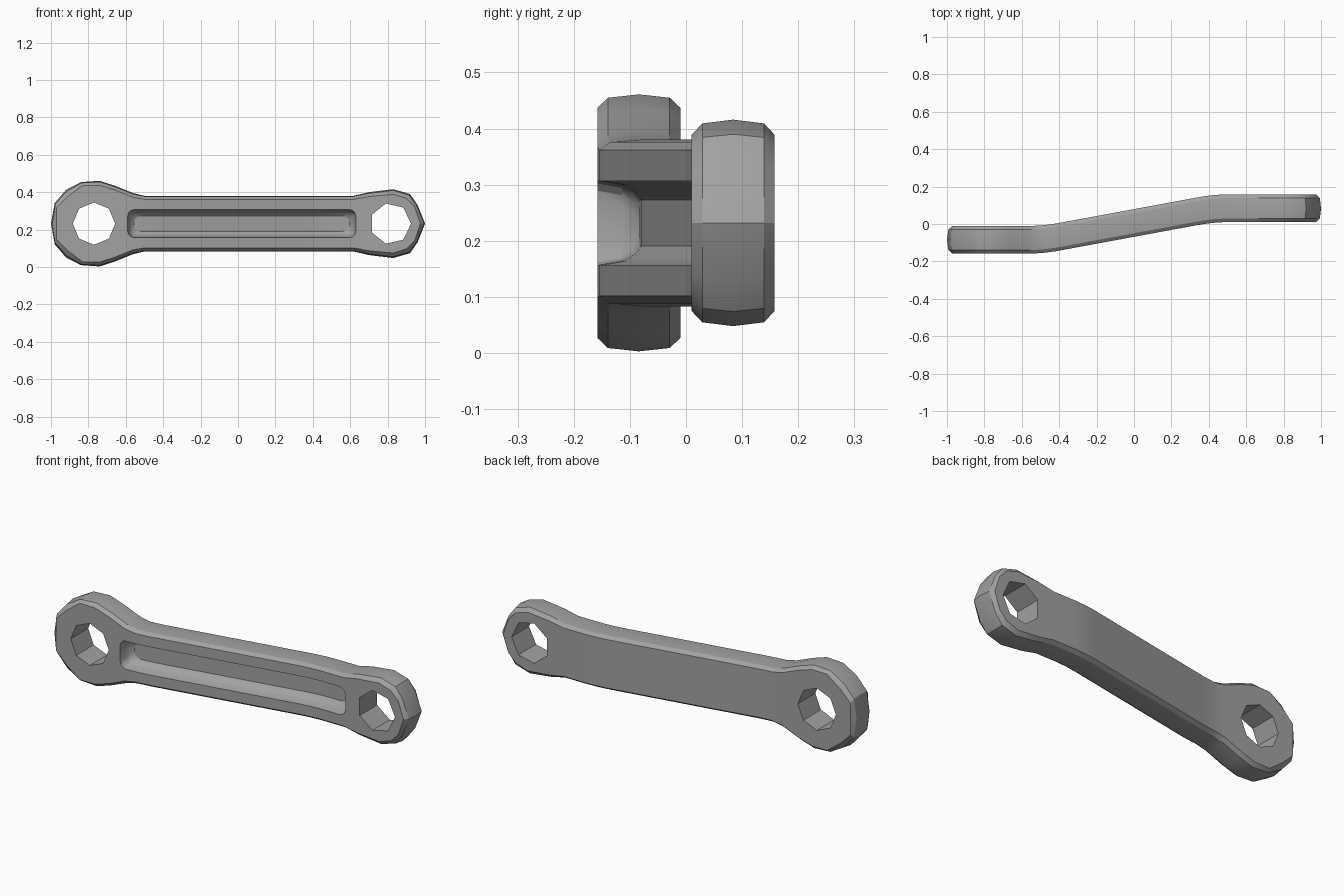
import bpy, bmesh
from math import sin, cos, pi, radians

if "Cube" in bpy.data.objects:
    bpy.data.objects.remove(bpy.data.objects["Cube"], do_unlink=True)

ZC = 0.232      # height of the long axis
HALF = 0.074    # half thickness

grey = bpy.data.materials.new("grey metal")
grey.use_nodes = True
grey.diffuse_color = (0.36, 0.36, 0.36, 1)
grey.node_tree.nodes["Principled BSDF"].inputs["Base Color"].default_value = grey.diffuse_color


def loft(name, loops):
    """Closed solid through loops of (x, y, z) points."""
    bm = bmesh.new()
    rings = [[bm.verts.new(p) for p in loop] for loop in loops]
    n = len(rings[0])
    for a, b in zip(rings, rings[1:]):
        for i in range(n):
            j = (i + 1) % n
            bm.faces.new((a[i], a[j], b[j], b[i]))
    bm.faces.new(rings[0])
    bm.faces.new(rings[-1])
    bmesh.ops.recalc_face_normals(bm, faces=bm.faces)
    mesh = bpy.data.meshes.new(name)
    bm.to_mesh(mesh)
    bm.free()
    ob = bpy.data.objects.new(name, mesh)
    bpy.context.collection.objects.link(ob)
    mesh.materials.append(grey)
    return ob


def mirrored(half):
    """Mirror an upper half outline, sharing its two end points."""
    return half + [(x, -z) for x, z in half[-2:0:-1]]


# Upper half outlines: widest at mid thickness, smaller on the flat faces
mid = mirrored([(-1, 0), (-.98, .11), (-.92, .18), (-.84, .222), (-.74, .229),
                (-.66, .203), (-.56, .163), (-.5, .149), (.62, .149), (.7, .168),
                (.83, .184), (.92, .158), (.96, .1), (1, 0)])
face = mirrored([(-.97, 0), (-.97, .085), (-.91, .145), (-.83, .205), (-.74, .205),
                 (-.66, .18), (-.56, .14), (-.5, .13), (.62, .13), (.7, .145),
                 (.83, .157), (.9, .135), (.945, .09), (.975, 0)])


def layer(y, f):
    return [(a + (c - a) * f, y, ZC + b + (d - b) * f) for (a, b), (c, d) in zip(mid, face)]


arm = loft("crank_arm", [layer(-HALF, 1), layer(-.055, .25), layer(0, 0),
                         layer(.055, .25), layer(HALF, 1)])


def bore(name, x, radius, sides, turn):
    ring = [(x + radius * cos(turn + 2 * pi * i / sides),
             ZC + radius * sin(turn + 2 * pi * i / sides)) for i in range(sides)]
    return loft(name, [[(a, y, b) for a, b in ring] for y in (-.2, .2)])


def slot_loop(y, inset):
    """Rounded rectangle loop of the front recess."""
    r, pts = .035, []
    for k, (sx, sz) in enumerate([(1, 1), (-1, 1), (-1, -1), (1, -1)]):
        for step in range(4):
            a = (k + step / 3) * pi / 2
            pts.append((.02 + sx * (.61 - r - inset) + r * cos(a), y,
                        ZC + sz * (.075 - r - inset) + r * sin(a)))
    return pts


# Bores and front recess
cutters = [bore("large_bore_cutter", -.77, .113, 8, 0),
           bore("small_bore_cutter", .815, .11, 7, 0),
           loft("recess_cutter", [slot_loop(-.2, 0), slot_loop(-HALF, 0),
                                  slot_loop(-.03, .008), slot_loop(-.01, .02),
                                  slot_loop(.001, .034)])]
for c in cutters:
    c.hide_render = True
    m = arm.modifiers.new(c.name, 'BOOLEAN')
    m.operation, m.solver, m.object = 'DIFFERENCE', 'EXACT', c

# Bake the cuts, then bend the arm into its stepped shape
bpy.context.view_layer.update()
done = arm.evaluated_get(bpy.context.evaluated_depsgraph_get())
bm = bmesh.new()
bm.from_mesh(done.to_mesh())
done.to_mesh_clear()
arm.modifiers.clear()
for c in cutters:
    bpy.data.objects.remove(c, do_unlink=True)

bends = [(-1.1, -.084), (-.54, -.084), (-.48, -.08), (-.42, -.072),
         (.36, .072), (.42, .08), (.48, .084), (1.1, .084)]
for x, _ in bends[1:-1]:
    bmesh.ops.bisect_plane(bm, geom=bm.verts[:] + bm.edges[:] + bm.faces[:],
                           plane_co=(x, 0, 0), plane_no=(1, 0, 0))
for v in bm.verts:
    for (x0, y0), (x1, y1) in zip(bends, bends[1:]):
        if x0 <= v.co.x < x1:
            v.co.y += y0 + (y1 - y0) * (v.co.x - x0) / (x1 - x0)
            break
bm.to_mesh(arm.data)
bm.free()

bpy.ops.object.select_all(action='DESELECT')
arm.select_set(True)
bpy.context.view_layer.objects.active = arm
bpy.ops.object.shade_smooth_by_angle(angle=radians(25))
